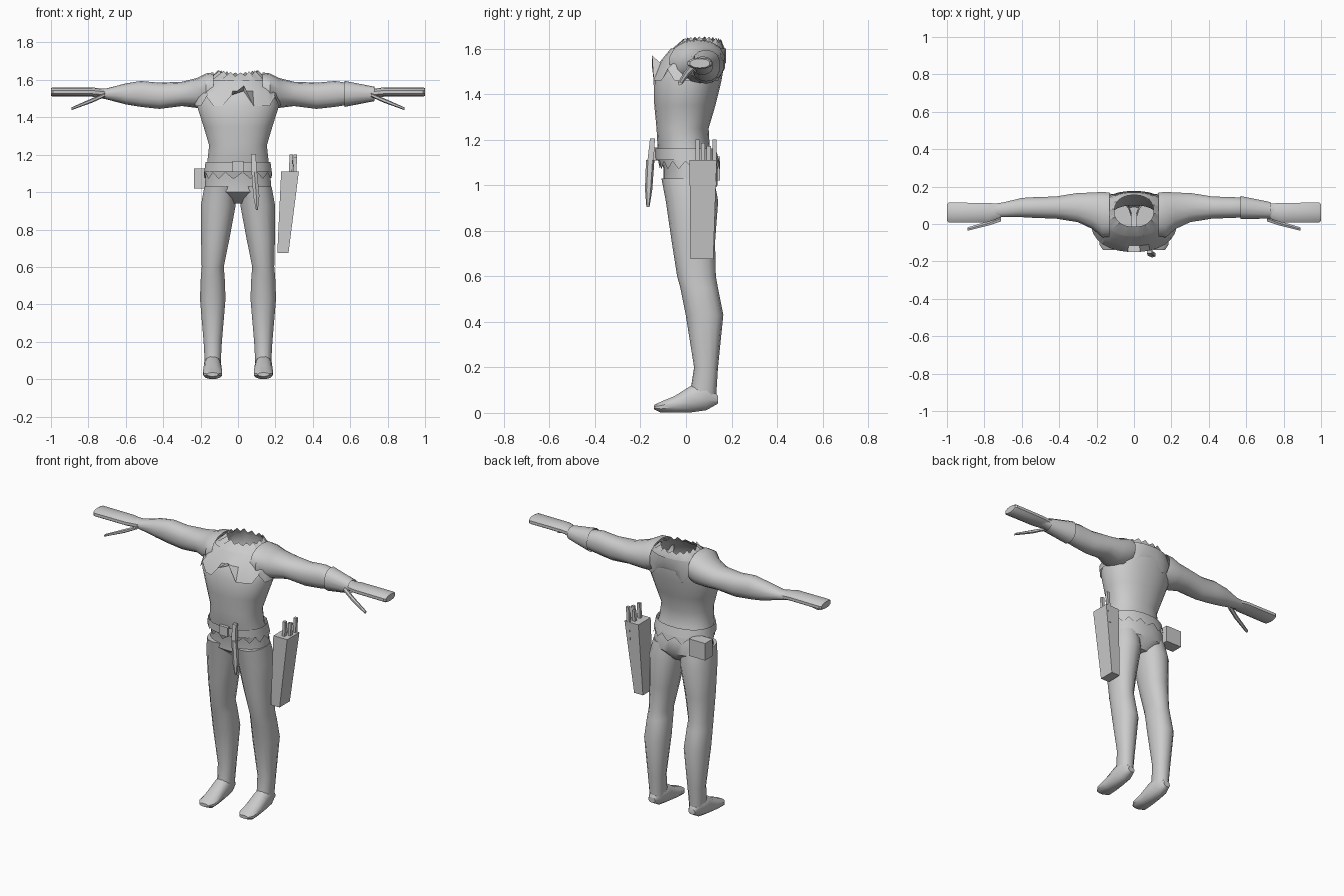
import bpy, bmesh, math
from mathutils import Vector

cube = bpy.data.objects.get("Cube")
if cube:
    bpy.data.objects.remove(cube)

colour = (0.6, 0.6, 0.6, 1)
grey = bpy.data.materials.new("plain_grey")
grey.use_nodes = True
grey.diffuse_color = colour
grey.node_tree.nodes["Principled BSDF"].inputs["Base Color"].default_value = colour


def ring(x=0, y=0, z=0, wide=0, deep=0, tall=0):
    """Centre and half size of an oval; the size left at zero is the loft direction."""
    return Vector((x, y, z)), Vector((wide, deep, tall)) / 2


def unit_oval(sides, fullness):
    """Points of a squared-off circle; a low fullness value gives sharper corners."""
    points = []
    for i in range(sides):
        angle = math.tau * (i + 0.5) / sides
        points.append([math.copysign(abs(value) ** fullness, value)
                       for value in (math.cos(angle), math.sin(angle))])
    return points


def loft(name, rings, sides=14, mirrored=False, start=True, end=True,
         fullness=0.9, ragged=None, smooth=True):
    """Skin a row of ovals, with optional end caps and a ragged edge rule."""
    bm = bmesh.new()
    loops = []
    for number, (centre, half) in enumerate(rings):
        loop = []
        for i, (a, b) in enumerate(unit_oval(sides, fullness)):
            if half.x == 0:
                offset = Vector((0, a * half.y, b * half.z))
            elif half.y == 0:
                offset = Vector((a * half.x, 0, b * half.z))
            else:
                offset = Vector((a * half.x, b * half.y, 0))
            point = centre + offset
            if ragged:
                point.z += ragged(number, i, point)
            if mirrored:
                point.x = -point.x
            loop.append(bm.verts.new(point))
        loops.append(loop)
    for lower, upper in zip(loops, loops[1:]):
        for i in range(sides):
            bm.faces.new((lower[i - 1], lower[i], upper[i], upper[i - 1]))
    if start:
        bm.faces.new(loops[0])
    if end:
        bm.faces.new(loops[-1])
    bmesh.ops.recalc_face_normals(bm, faces=bm.faces)
    mesh = bpy.data.meshes.new(name)
    bm.to_mesh(mesh)
    bm.free()
    mesh.materials.append(grey)
    part = bpy.data.objects.new(name, mesh)
    bpy.context.collection.objects.link(part)
    if smooth:
        bpy.ops.object.select_all(action='DESELECT')
        part.select_set(True)
        bpy.context.view_layer.objects.active = part
        bpy.ops.object.shade_smooth_by_angle(angle=math.radians(40))


def box(name, bottom, top):
    """Straight-sided block between two rectangles."""
    loft(name, [bottom, top], sides=4, fullness=0.01, smooth=False)


def sleeve(name, rings, **options):
    """Open band of cloth or leather."""
    loft(name, rings, start=False, end=False, **options)


# Torso with a ragged open neck
torso = [
    ring(z=0.94, y=0.03, wide=0.14, deep=0.12),
    ring(z=1, y=0.02, wide=0.36, deep=0.24),
    ring(z=1.08, y=0.02, wide=0.35, deep=0.24),
    ring(z=1.16, y=-0.01, wide=0.33, deep=0.23),
    ring(z=1.25, y=-0.015, wide=0.31, deep=0.23),
    ring(z=1.35, y=-0.005, wide=0.37, deep=0.27),
    ring(z=1.46, y=0.007, wide=0.44, deep=0.3),
    ring(z=1.54, y=0.03, wide=0.41, deep=0.28),
    ring(z=1.6, y=0.055, wide=0.32, deep=0.23),
    ring(z=1.635, y=0.07, wide=0.21, deep=0.17)]


def neck_edge(number, i, point):
    if number < len(torso) - 1:
        return 0
    return 0.02 * (i % 2) + 0.15 * abs(point.x) - 0.018


loft("torso", torso, sides=28, end=False, ragged=neck_edge)


# Ragged mantle, slightly larger than the upper torso
def mantle_edge(number, i, point):
    if number:
        return 0
    arch = 0.06 if abs(point.x) < 0.08 else 0
    return arch + 0.05 * (i % 4 == 1)


margin = Vector((0.01, 0.007, 0))
sleeve("mantle", [(centre, half + margin) for centre, half in torso[-4:-1]],
       sides=28, ragged=mantle_edge)


# Belt, buckle and ragged waist cloth
def cloth_edge(number, i, point):
    return 0 if number else 0.035 * (i % 2)


sleeve("belt", [ring(z=1.11, y=0.006, wide=0.364, deep=0.28),
                ring(z=1.16, y=-0.002, wide=0.352, deep=0.268)], sides=20)
sleeve("waist_cloth", [ring(z=1.07, y=0.016, wide=0.366, deep=0.262),
                       ring(z=1.12, y=0.008, wide=0.356, deep=0.267)],
       sides=28, ragged=cloth_edge)
box("buckle", ring(z=1.108, y=-0.132, wide=0.06, deep=0.024),
    ring(z=1.165, y=-0.132, wide=0.06, deep=0.024))


# Limb rings follow a centre line for the arm and the leg
def arm_ring(x, deep, tall, y=0.088, z=1.525):
    return ring(x, y, z, deep=deep, tall=tall)


def leg_ring(z, wide, deep, bulge=0):
    inward = 0.09 * max(0, z - 0.6)
    return ring(0.135 - inward, 0.1 - 0.09 * z + bulge, z, wide=wide, deep=deep)


def foot_ring(y, wide, top, sole=0):
    return ring(0.136, y, (top + sole) / 2, wide=wide, tall=top - sole)


arm = [arm_ring(0.13, deep=0.24, tall=0.18, y=0.05, z=1.55),
       arm_ring(0.17, deep=0.25, tall=0.19, y=0.05, z=1.54),
       arm_ring(0.22, deep=0.2, tall=0.16, y=0.07, z=1.53),
       arm_ring(0.3, deep=0.16, tall=0.13),
       arm_ring(0.42, deep=0.12, tall=0.14, z=1.515),
       arm_ring(0.52, deep=0.115, tall=0.138),
       arm_ring(0.6, deep=0.105, tall=0.112),
       arm_ring(0.7, deep=0.08, tall=0.06, y=0.076),
       arm_ring(0.79, deep=0.07, tall=0.04, y=0.068, z=1.535)]
hand = [arm_ring(0.71, deep=0.075, tall=0.045, y=0.072, z=1.528),
        arm_ring(0.78, deep=0.108, tall=0.05, y=0.061, z=1.535),
        arm_ring(0.99, deep=0.112, tall=0.05, y=0.061, z=1.535),
        arm_ring(1, deep=0.09, tall=0.04, y=0.061, z=1.535)]
thumb = [arm_ring(0.71, deep=0.035, tall=0.02, y=0.03, z=1.52),
         arm_ring(0.78, deep=0.027, tall=0.024, y=0.003, z=1.49),
         arm_ring(0.89, deep=0.02, tall=0.015, y=-0.027, z=1.446)]
leg = [leg_ring(1.03, wide=0.17, deep=0.23),
       leg_ring(0.93, wide=0.19, deep=0.23, bulge=0.01),
       leg_ring(0.75, wide=0.155, deep=0.19),
       leg_ring(0.6, wide=0.12, deep=0.17),
       leg_ring(0.55, wide=0.13, deep=0.165, bulge=0.007),
       leg_ring(0.43, wide=0.14, deep=0.165, bulge=0.02),
       leg_ring(0.2, wide=0.1, deep=0.105, bulge=0.006),
       leg_ring(0.07, wide=0.085, deep=0.117, bulge=-0.02)]
foot = [foot_ring(0.14, wide=0.045, top=0.075, sole=0.04),
        foot_ring(0.09, wide=0.09, top=0.14, sole=0.01),
        foot_ring(0.02, wide=0.095, top=0.12),
        foot_ring(-0.05, wide=0.104, top=0.075),
        foot_ring(-0.11, wide=0.102, top=0.05),
        foot_ring(-0.14, wide=0.06, top=0.035, sole=0.015)]

for label, mirrored in (("left", False), ("right", True)):
    loft(label + "_arm", arm, mirrored=mirrored, start=False)
    loft(label + "_hand", hand, sides=10, mirrored=mirrored)
    loft(label + "_thumb", thumb, sides=6, mirrored=mirrored)
    loft(label + "_leg", leg, mirrored=mirrored)
    loft(label + "_foot", foot, sides=12, mirrored=mirrored)

# Cuff on the left forearm
sleeve("forearm_cuff", [arm_ring(0.57, deep=0.126, tall=0.139),
                        arm_ring(0.73, deep=0.09, tall=0.077, y=0.073)])

# Hip pouch
box("pouch", ring(-0.18, 0.112, 1.02, wide=0.11, deep=0.075),
    ring(-0.18, 0.112, 1.125, wide=0.11, deep=0.075))

# Quiver and arrows; a square's corners sit at its full size
box("quiver", ring(0.24, 0.07, 0.675, wide=0.06, deep=0.1),
    ring(0.278, 0.075, 1.11, wide=0.095, deep=0.12))
for i in range(4):
    x = 0.285 + 0.022 * (i % 2)
    y = 0.05 + 0.025 * i
    box("arrow_" + str(i + 1), ring(x - 0.01, y, 1, wide=0.018, deep=0.018),
        ring(x, y, 1.2 - 0.014 * (i % 3), wide=0.018, deep=0.018))

# Belt knife: handle and sheath
box("knife_handle", ring(0.087, -0.156, 1.1, wide=0.026, deep=0.028),
    ring(0.083, -0.147, 1.205, wide=0.026, deep=0.022))
loft("knife_sheath", [ring(0.087, -0.157, 1.11, wide=0.034, deep=0.037),
                      ring(0.098, -0.164, 0.98, wide=0.037, deep=0.032),
                      ring(0.101, -0.167, 0.905, wide=0.012, deep=0.014)], sides=6)
